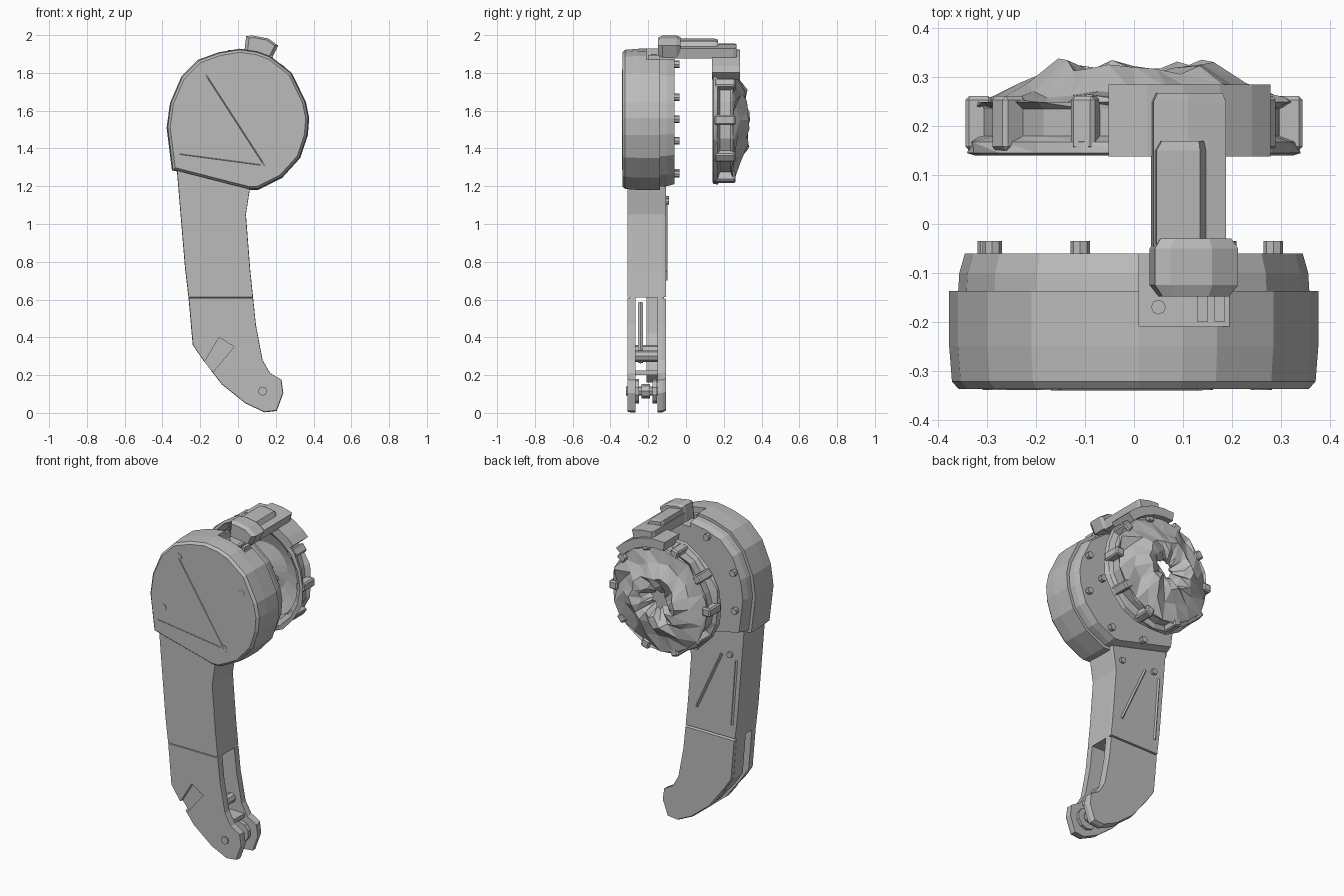
import bpy, bmesh, math, random
from mathutils import Vector, Matrix

if "Cube" in bpy.data.objects:
    bpy.data.objects.remove(bpy.data.objects["Cube"])

random.seed(4)
grey = bpy.data.materials.new("grey")
grey.diffuse_color = (0.5, 0.5, 0.5, 1)
grey.use_nodes = True
grey.node_tree.nodes["Principled BSDF"].inputs["Base Color"].default_value = grey.diffuse_color


def finish(name, bm):
    bmesh.ops.recalc_face_normals(bm, faces=bm.faces)
    me = bpy.data.meshes.new(name)
    bm.to_mesh(me)
    bm.free()
    me.materials.append(grey)
    ob = bpy.data.objects.new(name, me)
    bpy.context.collection.objects.link(ob)
    return ob


def prism(name, pts, rings, centre=(0, 0)):
    """Stack an xz outline along y; rings are (y, scale about centre)."""
    bm = bmesh.new()
    cx, cz = centre
    loops = [[bm.verts.new((cx + (x - cx) * s, y, cz + (z - cz) * s)) for x, z in pts]
             for y, s in rings]
    n = len(pts)
    for a, b in zip(loops, loops[1:]):
        for i in range(n):
            bm.faces.new((a[i], a[(i + 1) % n], b[(i + 1) % n], b[i]))
    bm.faces.new(loops[0])
    bm.faces.new(loops[-1])
    return finish(name, bm)


def box(name, lo, hi, bevel=0):
    x0, y0, z0 = lo
    x1, y1, z1 = hi
    ob = prism(name, [(x0, z0), (x1, z0), (x1, z1), (x0, z1)], [(y0, 1), (y1, 1)])
    if bevel:
        m = ob.modifiers.new("bevel", 'BEVEL')
        m.width, m.segments = bevel, 1
    return ob


def rod(name, a, b, r, sides=8):
    a, b = Vector(a), Vector(b)
    bm = bmesh.new()
    rot = (b - a).to_track_quat('Z', 'Y').to_matrix().to_4x4()
    bmesh.ops.create_cone(bm, cap_ends=True, segments=sides, radius1=r, radius2=r,
                          depth=(b - a).length, matrix=Matrix.Translation((a + b) / 2) @ rot)
    return finish(name, bm)


def cut(ob, cutter):
    m = ob.modifiers.new("cut", 'BOOLEAN')
    m.operation, m.object, m.solver = 'DIFFERENCE', cutter, 'EXACT'
    cutter.hide_render = True
    cutter.hide_viewport = True


# Drum housing: front cover with a chamfered rim, and a stepped back body
C = (0, 1.55)
drum = [(-.35, 1.285), (-.378, 1.51), (-.36, 1.64), (-.30, 1.78), (-.21, 1.87), (-.1, 1.91),
        (.01, 1.928), (.10, 1.915), (.17, 1.89), (.285, 1.80), (.36, 1.645), (.377, 1.56),
        (.37, 1.47), (.33, 1.35), (.235, 1.245), (.105, 1.18), (.06, 1.18)]
cover = prism("front_cover", drum, [(-.337, .95), (-.322, .985), (-.25, 1), (-.137, 1)], C)
back = prism("back_body", drum, [(-.16, .955), (-.1, .945), (-.06, .915)], C)
notch = box("notch_cutter", (.01, -.21, 1.87), (.195, -.04, 2.1))
cut(cover, notch)
cut(back, notch)
rod("notch_pin", (.05, -.17, 1.86), (.05, -.17, 1.9), .015)
for x in (.13, .165):
    box("notch_tab", (x, -.2, 1.85), (x + .02, -.14, 1.895))

# Handle: solid upper part, two cheeks below with a slot between them
left = [(-.325, 1.3), (-.28, .76), (-.262, .61)]
low_left = [(-.24, .36), (-.185, .28), (-.085, .15), (.04, .05), (.14, .003), (.205, .01),
            (.24, .105), (.23, .175), (.17, .21), (.13, .28), (.095, .465)]
right = [(.08, .61), (.065, .755), (.042, 1.05), (.065, 1.2)]
H = (-.1, .9)
prism("handle_grip", left + right, [(-.31, .99), (-.295, 1), (-.125, 1), (-.107, .985)], H)
cheek = [left[-1]] + low_left + [right[0]]
K = (-.02, .35)
front_cheek = prism("front_cheek", cheek, [(-.31, .99), (-.295, 1), (-.268, 1)], K)
prism("back_cheek", cheek, [(-.15, 1), (-.125, 1), (-.105, .97)], K)
cut(front_cheek, prism("recess_cutter", [(-.19, .25), (-.13, .22), (-.02, .35), (-.10, .40)],
                       [(-.33, 1), (-.285, 1)]))
# Spine closing part of the slot on the curved edge
prism("spine", [(-.262, .62), (-.24, .36), (-.185, .28), (-.085, .16), (-.04, .2),
                (-.15, .33), (-.2, .42), (-.215, .62)], [(-.21, 1), (-.12, 1)])
box("slot_floor", (-.08, -.28, .2), (.15, -.12, .225))
for x, z in ((.06, .30), (-.04, .33)):
    rod("slot_pin", (x, -.29, z), (x, -.12, z), .03)
rod("slot_strut", (.06, -.24, .27), (-.14, -.24, .58), .015, 6)
# Lower axle with its washers
rod("axle", (.13, -.318, .115), (.13, -.11, .115), .024)
for y in (-.262, -.165):
    rod("axle_washer", (.13, y - .012, .115), (.13, y + .012, .115), .065, 10)
rod("axle_hub", (.13, -.235, .115), (.13, -.19, .115), .038)

# Thin raised ribs on the cover and on the rear of the handle
rod("cover_rib", (-.17, -.334, 1.79), (.14, -.334, 1.31), .006, 4)
rod("cover_rib", (-.31, -.334, 1.37), (.14, -.334, 1.31), .005, 4)
rod("grip_rib", (.0, -.107, .75), (-.17, -.107, 1.12), .008, 4)
rod("grip_rib", (-.24, -.107, .7), (-.27, -.107, 1.1), .008, 4)
for x, z in ((-.17, 1.795), (.26, 1.68), (-.275, 1.455), (.14, 1.31)):
    rod("cover_screw", (x, -.339, z), (x, -.3, z), .022)
# Pegs standing on the back body
for x, z in ((-.11, 1.845), (-.29, 1.67), (.285, 1.67), (.19, 1.555), (-.3, 1.44),
             (.285, 1.44), (-.11, 1.27), (.12, 1.265)):
    rod("back_peg", (x, -.08, z), (x, -.035, z), .02)
for x, z in ((-.23, 1.13), (0, 1.12)):
    rod("neck_peg", (x, -.13, z), (x, -.09, z), .018)

# Bridge bracket from drum to reel
B = (.12, 1.94)
lump = [(.032, 1.90), (.043, 1.995), (.075, 1.998), (.16, 1.982), (.213, 1.945), (.18, 1.88)]
prism("bracket_hub", lump, [(-.148, .8), (-.125, 1), (-.05, 1), (-.03, .85)], B)
prism("bracket_arm", [(.035, 1.9), (.04, 1.955), (.11, 1.95), (.188, 1.93), (.175, 1.875)],
      [(-.06, 1), (.25, 1), (.268, .9)], B)
prism("bracket_ridge", [(.042, 1.94), (.046, 1.982), (.135, 1.968), (.152, 1.93)],
      [(-.05, 1), (.15, 1), (.17, .85)], B)

# Reel: hollow faceted dome, open in front and with a centre hole
N, RZ = 20, 1.55
profile = [(.325, .14), (.352, .145), (.345, .168), (.315, .18), (.315, .235), (.332, .25),
           (.315, .262), (.235, .287), (.155, .335), (.105, .318), (.055, .275),
           (.06, .25), (.15, .27), (.22, .25), (.285, .225), (.295, .16)]
bm = bmesh.new()
grid = []
for i in range(N):
    a = 2 * math.pi * i / N
    row = []
    for k, (r, y) in enumerate(profile):
        if k in (3, 4) and i % 4 < 2:          # window recesses around the rim
            r -= .015
        if 6 <= k <= 10:                       # rough, chipped dome facets
            r += random.uniform(-.02, .015)
            y += random.uniform(-.03, .004)
        elif k in (1, 2, 5):
            r += random.uniform(-.015, .003)
        row.append(bm.verts.new((r * math.cos(a), y, RZ + r * math.sin(a))))
    grid.append(row)
P = len(profile)
for i in range(N):
    p, q = grid[i], grid[(i + 1) % N]
    for k in range(P):
        m = (k + 1) % P
        bm.faces.new((p[k], p[m], q[m]))
        bm.faces.new((p[k], q[m], q[k]))
finish("reel_dome", bm)

# Posts around the reel rim
for i in range(10):
    a = 2 * math.pi * (i + .5) / 10
    post = box("reel_post", (-.026, .15, .29), (.026, .262, .345), .008)
    post.matrix_world = Matrix.Translation((0, 0, RZ)) @ Matrix.Rotation(a, 4, 'Y')

# Curved plate joining the reel to the bracket
arc = [math.radians(d) for d in (98, 86, 74, 62, 50, 42)]
outer = [(.375 * math.cos(a), RZ + .375 * math.sin(a)) for a in arc]
inner = [(.32 * math.cos(a), RZ + .32 * math.sin(a)) for a in reversed(arc)]
prism("reel_plate", outer + inner, [(.138, 1), (.285, 1)])
